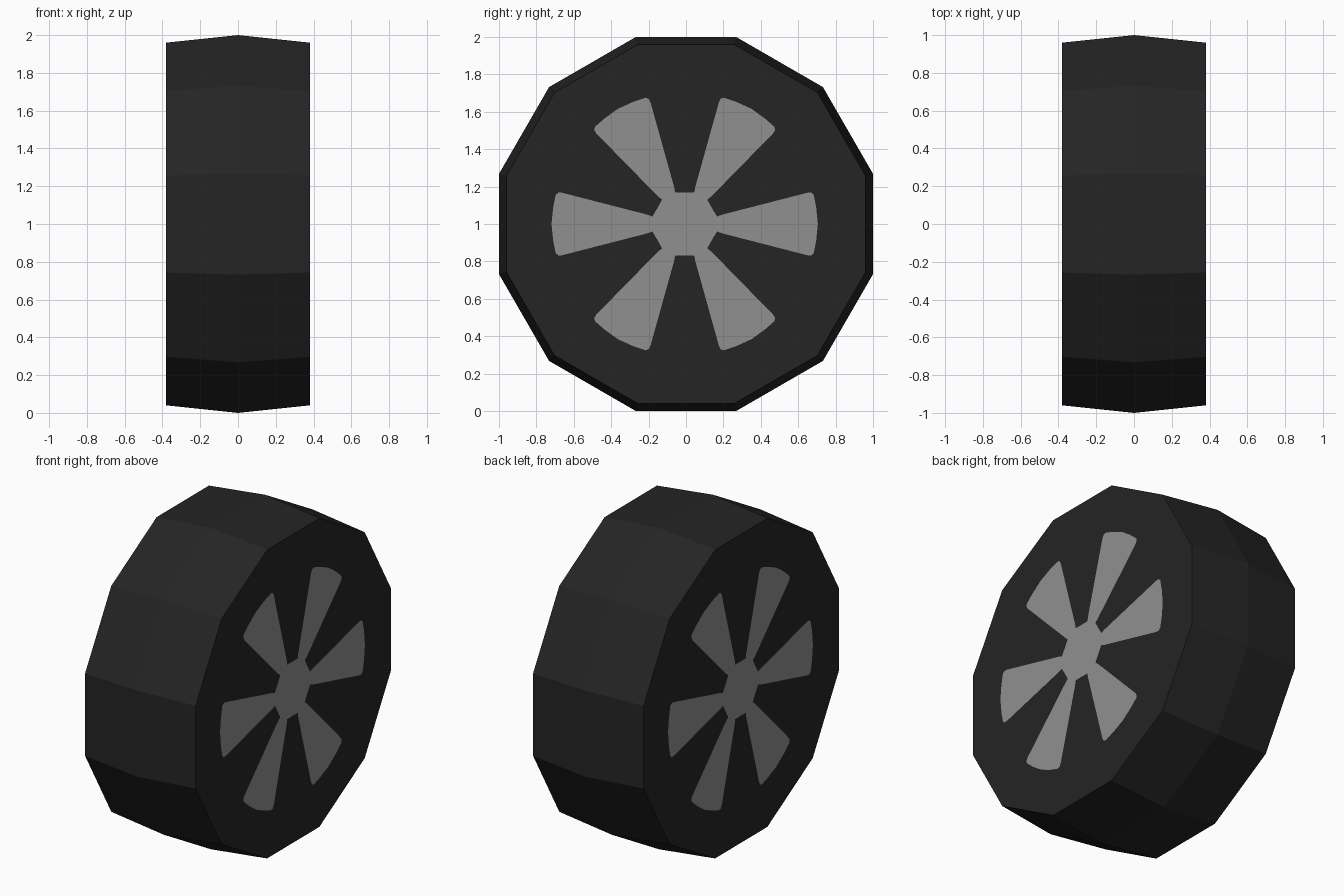
import bpy, bmesh, math

if "Cube" in bpy.data.objects:
    bpy.data.objects.remove(bpy.data.objects["Cube"])

SIDES, HALF_W = 12, 0.38
R_MID, R_EDGE = 1.0, 0.96           # flat-to-centre radii of the tyre
CZ = 1.0


def material(name, value):
    m = bpy.data.materials.new(name)
    m.diffuse_color = (value, value, value, 1)
    m.use_nodes = True
    m.node_tree.nodes["Principled BSDF"].inputs["Base Color"].default_value = m.diffuse_color
    return m


rubber = material("dark rubber", 0.018)
metal = material("grey metal", 0.28)

# Half outline of one spoke (along, across), from hub valley to tip
HALF_SPOKE = [(0.173, 0.040), (0.20, 0.050), (0.655, 0.167), (0.677, 0.168),
              (0.690, 0.155), (0.703, 0.09)]
SPOKE = ([(a, -b) for a, b in HALF_SPOKE] + [(0.712, 0.0)]
         + [(a, b) for a, b in reversed(HALF_SPOKE)] + [(0.143, 0.083)])
# the last point rounds off the valley between two spokes
SPOKE[-1] = (0.146, 0.0845)

bm = bmesh.new()


def ring(x, apothem):
    r = apothem / math.cos(math.pi / SIDES)
    angles = [2 * math.pi * (i + 0.5) / SIDES for i in range(SIDES)]
    return [bm.verts.new((x, r * math.cos(a), CZ + r * math.sin(a))) for a in angles]


def loop_edges(verts):
    return [bm.edges.get((a, b)) or bm.edges.new((a, b))
            for a, b in zip(verts, verts[1:] + verts[:1])]


# Tread: two slightly tapered bands
rings = [ring(-HALF_W, R_EDGE), ring(0, R_MID), ring(HALF_W, R_EDGE)]
for lo, hi in zip(rings, rings[1:]):
    for i in range(SIDES):
        j = (i + 1) % SIDES
        bm.faces.new((lo[i], lo[j], hi[j], hi[i]))

# Side walls: spoke star cut into each flat cap
for side, rim in ((-1, rings[0]), (1, rings[2])):
    star = []
    for k in range(6):
        c, s = math.cos(k * math.pi / 3), math.sin(k * math.pi / 3)
        for a, b in SPOKE:
            y = a * c - b * s - 0.007
            star.append(bm.verts.new((side * HALF_W, side * y, CZ + a * s + b * c)))
    bmesh.ops.triangle_fill(bm, edges=loop_edges(rim) + loop_edges(star),
                            use_beauty=True, normal=(side, 0, 0))
    inside = set(star)
    if not any(set(f.verts) <= inside and f.calc_center_median().yz.length < 0
               for f in bm.faces):
        face = bm.faces.new(star)
        face.material_index = 1

bmesh.ops.recalc_face_normals(bm, faces=bm.faces)
bmesh.ops.triangulate(bm, faces=[f for f in bm.faces if len(f.verts) > 4])

mesh = bpy.data.meshes.new("wheel")
bm.to_mesh(mesh)
bm.free()
mesh.materials.append(rubber)
mesh.materials.append(metal)
bpy.context.collection.objects.link(bpy.data.objects.new("wheel", mesh))
